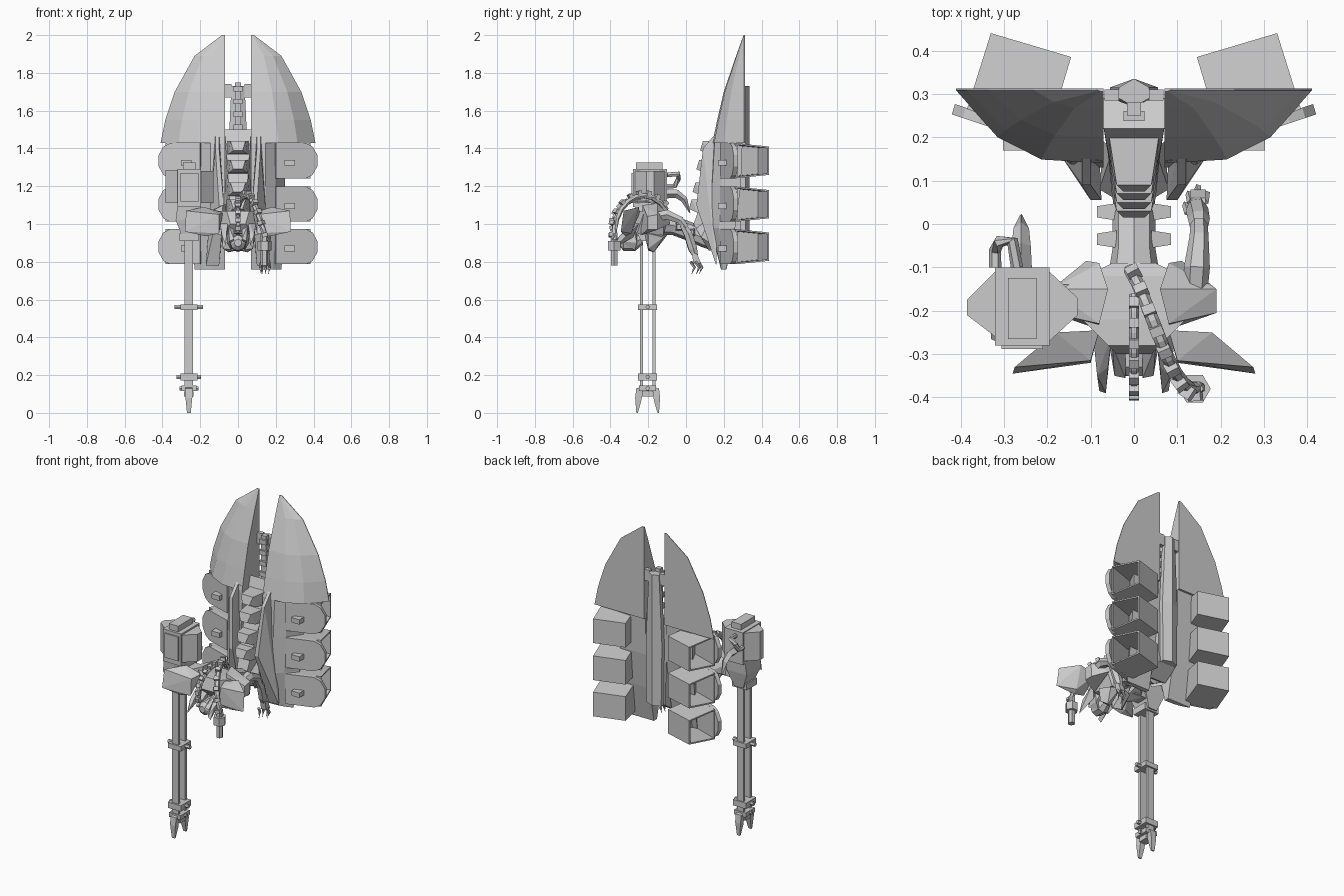
import bpy, bmesh, math
from mathutils import Vector, Matrix

if "Cube" in bpy.data.objects:
    bpy.data.objects.remove(bpy.data.objects["Cube"])

grey = bpy.data.materials.new("mid_grey")
grey.diffuse_color = (0.6, 0.6, 0.6, 1)
grey.use_nodes = True
grey.node_tree.nodes["Principled BSDF"].inputs["Base Color"].default_value = grey.diffuse_color


def finish(name, bm):
    bmesh.ops.recalc_face_normals(bm, faces=bm.faces)
    me = bpy.data.meshes.new(name)
    bm.to_mesh(me)
    bm.free()
    me.materials.append(grey)
    ob = bpy.data.objects.new(name, me)
    bpy.context.collection.objects.link(ob)
    return ob


def box(name, x, y, z):
    """Box from (min, max) ranges."""
    c = [Vector((a, b, d)) for a in x for b in y for d in z]
    return hull(name, c)


def hull(name, pts):
    bm = bmesh.new()
    for p in pts:
        bm.verts.new(p)
    bmesh.ops.convex_hull(bm, input=bm.verts)
    bmesh.ops.dissolve_limit(bm, angle_limit=0.02, verts=bm.verts, edges=bm.edges)
    return finish(name, bm)


def loft(name, rings):
    bm = bmesh.new()
    vs = [[bm.verts.new(p) for p in r] for r in rings]
    n = len(rings[0])
    for a, b in zip(vs, vs[1:]):
        for i in range(n):
            bm.faces.new((a[i], a[(i + 1) % n], b[(i + 1) % n], b[i]))
    bm.faces.new(vs[0])
    bm.faces.new(vs[-1])
    return finish(name, bm)


def tube(name, path, radii, n=6):
    """Faceted tube through points, one radius each."""
    path = [Vector(p) for p in path]
    rings = []
    for i, p in enumerate(path):
        d = path[min(i + 1, len(path) - 1)] - path[max(i - 1, 0)]
        q = d.to_track_quat('Z', 'Y')
        rings.append([p + q @ Vector((radii[i] * math.cos(math.tau * k / n),
                                      radii[i] * math.sin(math.tau * k / n), 0)) for k in range(n)])
    return loft(name, rings)


def mirrored(name, pts, make=hull):
    for side, s in (("right", 1), ("left", -1)):
        make(f"{side}_{name}", [(s * x, y, z) for x, y, z in pts])


def block_at(name, p, d, size):
    """Box centred on p with its z axis along d."""
    q = Vector(d).to_track_quat('Z', 'Y')
    hull(name, [Vector(p) + q @ Vector((a * size[0], b * size[1], c * size[2]))
                for a in (-.5, .5) for b in (-.5, .5) for c in (-.5, .5)])


# Large wing shields: stacked sections of z, outer x, back y, front y
sections = [(2.0, .085, .312, .305), (1.89, .23, .312, .265), (1.70, .335, .312, .20),
            (1.55, .385, .312, .165), (1.43, .41, .312, .14)]
lower = [(1.46, .25, .30, .145), (1.2, .25, .29, .13), (.98, .245, .26, .13), (.76, .23, .215, .185)]
for side, s in (("right", 1), ("left", -1)):
    for name, secs in (("wing_shield", sections), ("lower_shield", lower)):
        rings = []
        for z, xo, yb, yf in secs:
            w, d = xo - .07, yb - yf
            rings.append([(s * x, y, z) for x, y in (
                (.07, yb), (.07, yf), (.07 + .42 * w, yf + .05 * d),
                (.07 + .72 * w, yf + .35 * d), (xo, yb - .004), (xo, yb))])
        loft(f"{side}_{name}", rings)
mirrored("inner_fin", [(x, y, z) for y, z, a, b in (
    (.15, 1.47, .10, .12), (.09, 1.40, .10, .12), (.055, 1.1, .075, .10),
    (.10, 1.0, .08, .13), (.16, .78, .10, .17), (.17, 1.2, .08, .14)) for x in (a, b)])

# Six thruster pods: open outer side, hexagonal front plate and nub
for side, s in (("right", 1), ("left", -1)):
    for i, zc in enumerate((.88, 1.105, 1.335)):
        A, B, C, D = (.33, .44), (.145, .385), (.20, .20), (.385, .265)
        bm = bmesh.new()
        vs = []
        for (x, y), h in ((A, .075), (B, .075), (C, .093), (D, .093)):
            vs.append([bm.verts.new((s * x, y, zc + k * h)) for k in (-1, 1)])
        for p, q in ((0, 1), (1, 2), (2, 3)):
            bm.faces.new((vs[p][0], vs[q][0], vs[q][1], vs[p][1]))
        for k in (0, 1):
            bm.faces.new([v[k] for v in vs])
        ob = finish(f"{side}_pod_{i}", bm)
        m = ob.modifiers.new("walls", 'SOLIDIFY')
        m.thickness = .012
        plate = []
        for x, h in ((.20, .093), (.36, .093), (.395, .075), (.42, .03)):
            y = .18 + (x - .2) * .33
            plate += [(s * (x - o * .3), y + o, zc + k * h) for k in (-1, 1) for o in (0, .024)]
        hull(f"{side}_pod_plate_{i}", plate)
        block_at(f"{side}_pod_nub_{i}", (s * .275, .195, zc - .01), (0, 0, 1), (.055, .05, .03))

# Back spine column and its brackets
loft("back_column", [[(-w, .29, z), (0, .27, z), (w, .29, z), (w, .315, z), (0, .335, z), (-w, .315, z)]
                     for z, w in ((.92, .05), (1.3, .055), (1.73, .035))])
mirrored("column_bracket", [(x, y, z) for x in (.035, .068) for y in (.285, .31) for z in (1.67, 1.74)])
box("front_rail", (-.016, .016), (.25, .28), (1.45, 1.75))
for i in range(4):
    box(f"rail_link_{i}", (-.024, .024), (.238, .26), (1.50 + .067 * i, 1.528 + .067 * i))
hull("spine_wedge", [(s * x, y, z) for s in (-1, 1) for x, y, z in (
    (.075, .29, 1.46), (.07, .22, 1.50), (.055, .13, 1.2), (.035, .04, 1.0),
    (.03, .07, .93), (.06, .2, .86), (.06, .29, .92))])
for i, (y, z) in enumerate(((.12, 1.40), (.10, 1.30), (.08, 1.18), (.06, 1.09))):
    hull(f"vertebra_{i}", [(s * x, y + dy, z + dz) for s in (-1, 1) for x, dy, dz in (
        (.06, .10, .04), (.06, .10, -.035), (.04, -.03, .04), (.025, -.045, -.01), (.05, 0, -.03))])

# Waist linking the torso to the spine
tube("waist", [(0, -.12, 1.0), (0, -.06, .99), (0, .02, .96), (0, .1, .92), (0, .18, .90)],
     [.06, .05, .05, .045, .05], 8)
for i, (y, z) in enumerate(((-.035, .985), (.028, .955))):
    mirrored(f"waist_block_{i}", [(x, y + k * h, z + j * h) for x, h in ((.04, .02), (.085, .013))
                                  for k in (-1, 1) for j in (-1, 1)])
mirrored("hip_plate", [(.03, .05, .98), (.05, .17, 1.1), (.07, .19, .86), (.03, .12, .86), (.08, .08, .93)])

# Torso, shoulders and forward fenders
hull("torso", [(s * x, y, z) for s in (-1, 1) for x, y, z in (
    (.05, -.09, 1.05), (.11, -.12, 1.06), (.12, -.22, 1.07), (.06, -.28, 1.07),
    (.08, -.26, .95), (.06, -.12, .94), (.04, -.3, 1.0))])
mirrored("shoulder", [(.08, -.09, 1.05), (.11, -.085, 1.0), (.19, -.15, 1.05), (.19, -.205, 1.04),
                      (.185, -.15, .97), (.185, -.205, .97), (.08, -.23, 1.1), (.06, -.15, 1.11), (.09, -.24, .94)])
mirrored("fender", [(.08, -.245, 1.06), (.18, -.25, 1.09), (.275, -.33, 1.07), (.28, -.345, .96),
                    (.17, -.32, .935), (.10, -.32, .95), (.10, -.315, 1.05), (.18, -.29, .95)])
mirrored("chest_spike", [(.05, -.25, 1.03), (.095, -.25, 1.0), (.06, -.28, .93), (.085, -.35, .94),
                         (.065, -.39, .89), (.08, -.385, .87), (.06, -.33, .96)])
mirrored("rib", [(.02, -.26, .98), (.05, -.28, .99), (.045, -.35, .91), (.02, -.355, .92),
                 (.035, -.27, .86), (.06, -.26, .9)])
tube("head", [(0, -.35, .90), (0, -.33, .90), (0, -.28, .90), (0, -.24, .92)], [.02, .042, .045, .03], 8)
mirrored("belly_plate", [(.01, -.22, .95), (.09, -.2, .95), (.07, -.12, .93), (.01, -.1, .94),
                         (.05, -.17, .85), (.08, -.2, .87), (.01, -.2, .86)])


# Ridged hoses, one central and one to the right carrying a small gun
def ridged_hose(name, path, r):
    tube(name, path, [r] * len(path))
    for i, (a, b) in enumerate(zip(path, path[1:])):
        a, b = Vector(a), Vector(b)
        out = ((a + b) / 2 - Vector(((a.x + b.x) / 2, -.22, .95))).normalized()
        block_at(f"{name}_ridge_{i}", (a + b) / 2 + out * r, b - a, (2 * r, 2 * r, .022))


def arc(x0, x1, a0, a1, n, ry, rz, cy, cz):
    return [(x0 + (x1 - x0) * i / n, cy - ry * math.sin(a0 + (a1 - a0) * i / n),
             cz + rz * math.cos(a0 + (a1 - a0) * i / n)) for i in range(n + 1)]


ridged_hose("centre_hose", arc(0, 0, -.5, 1.9, 8, .15, .13, -.235, 1.0), .012)
ridged_hose("right_hose", arc(-.01, .15, -.9, 1.75, 9, .155, .2, -.225, .95), .015)
tube("small_gun_collar", [(.14, -.38, .86), (.14, -.38, .91)], [.037, .037])
tube("small_gun_barrel", [(.14, -.38, .78), (.14, -.38, .95)], [.02, .02])

# Hanging clawed arm
tube("upper_arm", [(.14, -.2, 1.03), (.145, -.1, 1.05), (.15, -.03, 1.02), (.15, 0, .98)],
     [.025, .03, .022, .02])
tube("forearm", [(.15, -.02, 1.0), (.15, .01, .95), (.145, .035, .87), (.145, .05, .83)],
     [.018, .025, .026, .016])
hull("hand", [(x, y, z) for x in (.13, .165) for y, z in ((.03, .85), (.06, .84), (.08, .79), (.04, .79))])
for i, (dx, y) in enumerate(((-.016, .07), (0, .085), (.016, .07), (-.022, .045))):
    tube(f"claw_{i}", [(.147 + dx, y - .02, .80), (.147 + dx * 1.3, y, .77), (.145 + dx, y - .015, .735)],
         [.009, .008, .002], 4)

# Large gun housing on the left
gx = -.26
box("gun_housing", (-.32, -.195), (-.28, -.10), (1.09, 1.29))
box("gun_cap", (-.29, -.225), (-.265, -.125), (1.29, 1.325))
box("gun_front_panel", (-.305, -.21), (-.288, -.27), (1.12, 1.27))
hull("gun_outer_wedge", [(x, y, z) for x, a, b in ((-.32, -.26, -.11), (-.385, -.21, -.175))
                         for y in (a, b) for z in (1.11, 1.285)])
hull("gun_inner_wedge", [(x, y, z) for x, a, b in ((-.195, -.27, -.11), (-.13, -.21, -.17))
                         for y in (a, b) for z in (1.11, 1.28)])
hull("gun_lower_housing", [(x, y, z) for z, w, h in ((1.1, .06, .075), (1.02, .07, .07), (.92, .03, .05))
                           for x in (gx - w, gx + w) for y in (-.195 - h, -.195 + h)])
box("gun_arm", (-.27, -.12), (-.215, -.14), (.97, 1.06))
tube("gun_hose", [(-.32, -.1, 1.2), (-.32, -.06, 1.2), (-.31, -.04, 1.24), (-.28, -.04, 1.265), (-.27, -.1, 1.26)],
     [.014] * 5)
tube("gun_spike", [(gx, -.11, 1.16), (gx, -.05, 1.16), (gx, -.01, 1.13), (gx, .02, 1.06)],
     [.025, .022, .018, .003], 4)

# Twin-rail barrel, clamps and muzzle prongs
for n, y in (("front", -.235), ("back", -.17)):
    box(f"{n}_rail_bar", (gx - .022, gx + .022), (y - .008, y + .008), (.13, .95))
    s = -1 if n == "front" else 1
    hull(f"{n}_prong", [(gx + k * w, -.203 + s * d, z) for k in (-1, 1) for w, d, z in (
        (.016, .02, .14), (.02, .06, .13), (.018, .066, .08), (.016, .035, .06), (.01, .052, 0), (.01, .06, 0))])
for i, (z, w, d, h) in enumerate(((.56, .045, .05, .015), (.19, .045, .05, .018), (.13, .04, .045, .014),
                                  (.10, .025, .03, .014), (.93, .05, .05, .02))):
    box(f"clamp_{i}", (gx - w, gx + w), (-.203 - d, -.203 + d), (z - h, z + h))
    if i < 3:
        tube(f"clamp_pin_{i}", [(gx - w - .03 + .01 * i, -.203, z), (gx + w + .03 - .01 * i, -.203, z)], [.012, .012])
